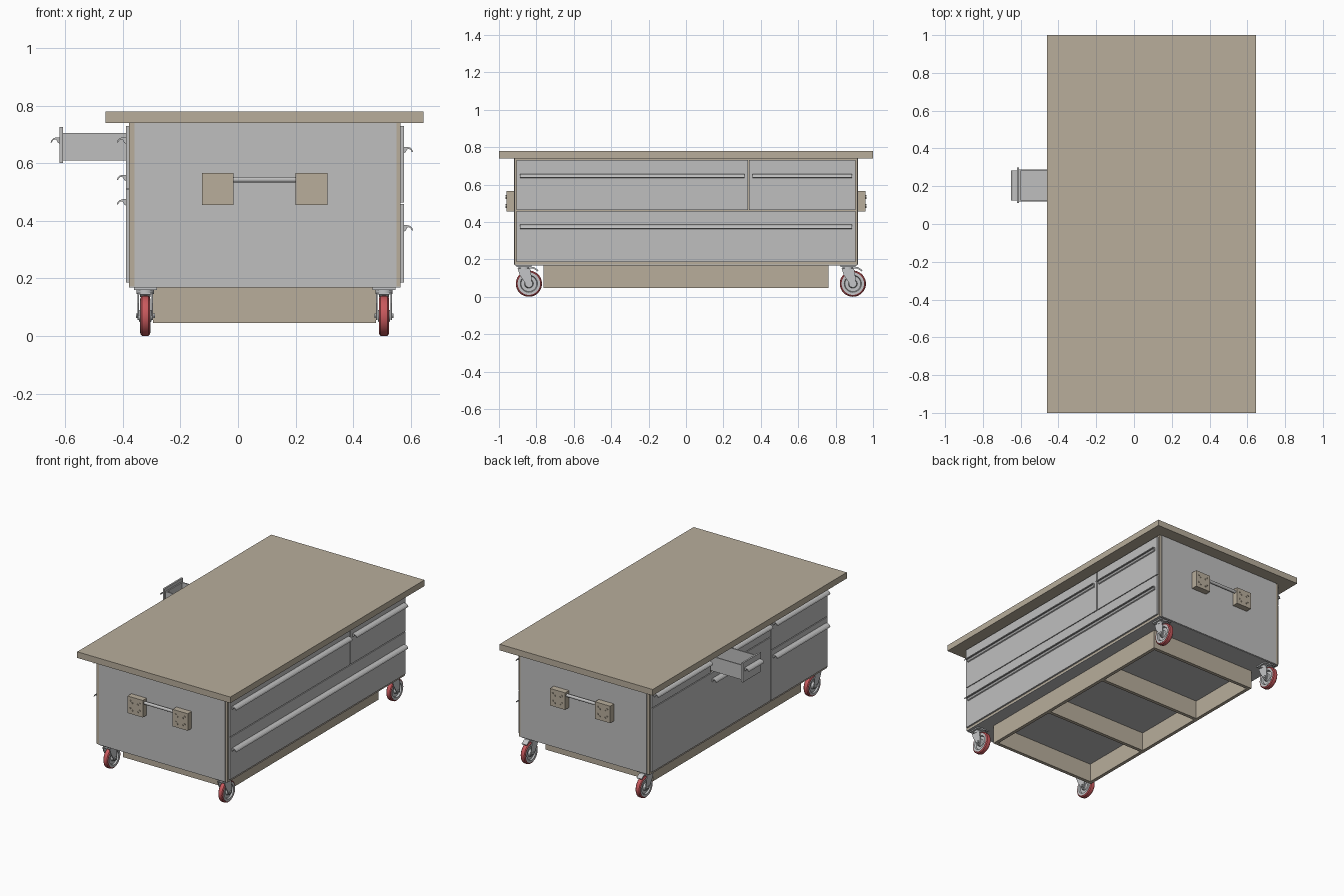
import bpy, bmesh, math
from mathutils import Matrix, Vector

if "Cube" in bpy.data.objects:
    bpy.data.objects.remove(bpy.data.objects["Cube"], do_unlink=True)


def material(name, rgb):
    m = bpy.data.materials.new(name)
    m.use_nodes = True
    m.diffuse_color = (*rgb, 1)
    b = next(n for n in m.node_tree.nodes if n.type == 'BSDF_PRINCIPLED')
    b.inputs["Base Color"].default_value = (*rgb, 1)
    b.inputs["Roughness"].default_value = 0.6
    return m


WOOD = material("tan wood", (0.48, 0.42, 0.33))
GREY = material("grey panel", (0.52, 0.52, 0.52))
METAL = material("caster metal", (0.55, 0.56, 0.57))
RED = material("red tyre", (0.58, 0.10, 0.11))


def finish(name, bm, mat, smooth=False):
    bmesh.ops.recalc_face_normals(bm, faces=bm.faces)
    me = bpy.data.meshes.new(name)
    bm.to_mesh(me)
    bm.free()
    me.materials.append(mat)
    ob = bpy.data.objects.new(name, me)
    bpy.context.collection.objects.link(ob)
    if smooth:
        bpy.ops.object.select_all(action='DESELECT')
        ob.select_set(True)
        bpy.context.view_layer.objects.active = ob
        bpy.ops.object.shade_smooth_by_angle(angle=math.radians(35))
    return ob


def box(name, x, y, z, mat):
    """Box from (min, max) ranges."""
    bm = bmesh.new()
    size = [r[1] - r[0] for r in (x, y, z)]
    mid = [(r[1] + r[0]) / 2 for r in (x, y, z)]
    bmesh.ops.create_cube(bm, size=1,
                          matrix=Matrix.Translation(mid) @ Matrix.Diagonal((*size, 1)))
    return finish(name, bm, mat)


def prism(name, pts, axis, a, b, mat, smooth=False):
    """Extrude a profile of (x, z) along y, or (y, z) along x."""
    bm = bmesh.new()
    place = (lambda u, v: (u, a, v)) if axis == 'y' else (lambda u, v: (a, u, v))
    f = bm.faces.new([bm.verts.new(place(u, v)) for u, v in pts])
    ext = bmesh.ops.extrude_face_region(bm, geom=[f])
    d = Vector((0, b - a, 0)) if axis == 'y' else Vector((b - a, 0, 0))
    bmesh.ops.translate(bm, vec=d, verts=[v for v in ext['geom'] if isinstance(v, bmesh.types.BMVert)])
    return finish(name, bm, mat, smooth)


def cylinder(name, c, r, length, axis, mat, seg=24):
    rot = {'x': Matrix.Rotation(math.pi / 2, 4, 'Y'),
           'y': Matrix.Rotation(math.pi / 2, 4, 'X'), 'z': Matrix()}[axis]
    bm = bmesh.new()
    bmesh.ops.create_cone(bm, cap_ends=True, segments=seg, radius1=r, radius2=r,
                          depth=length, matrix=Matrix.Translation(c) @ rot)
    return finish(name, bm, mat, True)


def ring(name, c, profile, mat, steps=40):
    """Revolve a closed (x, radius) profile about the x axis through c."""
    bm = bmesh.new()
    vs = [bm.verts.new((c[0] + x, c[1], c[2] + r)) for x, r in profile]
    es = [bm.edges.new((vs[i], vs[(i + 1) % len(vs)])) for i in range(len(vs))]
    bmesh.ops.spin(bm, geom=vs + es, cent=c, axis=(1, 0, 0), angle=2 * math.pi,
                   steps=steps, use_merge=True)
    bmesh.ops.remove_doubles(bm, verts=bm.verts, dist=1e-5)
    return finish(name, bm, mat, True)


# Table top and carcass boards
box("table_top", (-.46, .645), (-1, 1), (.74, .78), WOOD)
box("cabinet_floor", (-.378, .565), (-.915, .915), (.172, .187), WOOD)
box("cabinet_ceiling", (-.378, .565), (-.9, .9), (.731, .74), WOOD)
box("centre_divider", (.09, .105), (-.9, .9), (.187, .731), WOOD)
box("underside_panel", (-.378, .565), (-.915, .915), (.168, .172), GREY)
box("partition_left", (.105, .56), (.328, .342), (.187, .731), WOOD)
box("partition_right", (-.374, .09), (-.327, -.313), (.187, .731), WOOD)
box("rail_left", (.5, .56), (-.9, .9), (.453, .467), WOOD)
box("rail_right", (-.374, -.3), (-.32, .9), (.593, .607), WOOD)
box("rail_right_short", (-.374, -.3), (-.9, -.32), (.503, .517), WOOD)
for s in (-1, 1):
    end = "front" if s < 0 else "back"
    ys = lambda a, b: tuple(sorted((s * a, s * b)))
    box(end + "_end_board", (-.378, .565), ys(.898, .916), (.172, .74), WOOD)
    box(end + "_end_panel", (-.36, .55), ys(.916, .92), (.17, .74), GREY)
    # Push handle: two bolted wooden blocks joined by a bar
    cylinder(end + "_push_bar", (.092, s * .94, .543), .01, .24, 'x', GREY)
    for cx in (-.07, .255):
        box(end + "_handle_block", (cx - .055, cx + .055), ys(.92, .96), (.455, .566), WOOD)
        for i in (-1, 1):
            for j in (-1, 1):
                for k in (-1, 1):
                    cylinder(end + "_handle_bolt",
                             (cx + i * .026 + k * .007, s * .9615, .51 + j * .024 + k * i * .006),
                             .005, .007, 'y', WOOD, 10)


# Drawer fronts with curled lip pulls
LIP = [(0, .010), (.012, .010), (.022, .007), (.029, .000), (.032, -.009), (.027, -.007),
       (.023, .000), (.017, .003), (.011, .001), (.006, -.009), (0, -.012)]


def pull(side, face, y0, y1, z):
    prism("drawer_pull", [(face + side * u, z + v) for u, v in LIP], 'y', y0, y1, GREY)


def front(side, y0, y1, z0, z1, zh=None):
    inner = .565 if side > 0 else -.378
    face = inner + side * .011
    box("drawer_front", tuple(sorted((inner, face))), (y0, y1), (z0, z1), GREY)
    if zh:
        pull(side, face, y0 + .018, y1 - .018, zh)


front(1, -.905, .332, .464, .73, .647)
front(1, .338, .905, .464, .73, .647)
front(1, -.905, .905, .185, .459, .375)
front(-1, -.905, -.323, .185, .508, .465)
front(-1, -.905, -.323, .513, .73, .68)
front(-1, -.317, .107, .603, .73, .68)
front(-1, .303, .905, .603, .73, .68)
front(-1, -.317, .905, .185, .598)
pull(-1, -.389, .12, .29, .55)

# Open drawer: tray, front plate and pull
box("open_drawer_floor", (-.608, -.2), (.12, .288), (.61, .617), GREY)
for y in (.12, .28):
    box("open_drawer_side", (-.608, -.2), (y, y + .008), (.617, .705), GREY)
for x in (-.608, -.208):
    box("open_drawer_wall", (x, x + .008), (.128, .28), (.617, .705), GREY)
box("open_drawer_front", (-.619, -.608), (.111, .299), (.6, .726), GREY)
pull(-1, -.619, .125, .283, .68)

# Plinth frame, open below, with two cross boards
for x in (-.295, .458):
    box("plinth_side", (x, x + .022), (-.762, .762), (.046, .168), WOOD)
for y in (-.762, -.265, .243, .74):
    box("plinth_cross_board", (-.273, .458), (y, y + .022), (.046, .168), WOOD)


# Swivel casters, all trailing toward the back
def caster(x, y):
    wy, wz = y + .026, .07
    box("caster_plate", (x - .04, x + .04), (y - .04, y + .04), (.16, .168), METAL)
    cylinder("caster_swivel", (x, y, .154), .03, .016, 'z', METAL)
    box("caster_crown", (x - .027, x + .027), (y - .03, y + .03), (.144, .15), METAL)
    leg = [(y - .034, .15), (y + .032, .15), (y + .038, .125), (wy + .016, .068),
           (wy + .008, .056), (wy - .008, .056), (wy - .016, .066), (y - .022, .115)]
    for s in (-1, 1):
        prism("caster_fork_leg", leg, 'x', x + s * .022, x + s * .027, METAL)
        cylinder("caster_axle_nut", (x + s * .029, wy, wz), .009, .008, 'x', METAL, 6)
    ring("caster_tyre", (x, wy, wz),
         [(-.017, .056), (-.017, .063), (-.012, .069), (-.006, .07), (.006, .07),
          (.012, .069), (.017, .063), (.017, .056)], RED)
    ring("caster_rim", (x, wy, wz),
         [(-.0175, .06), (-.0175, .046), (-.008, .042), (-.008, .024), (-.021, .02),
          (-.021, .002), (.021, .002), (.021, .02), (.008, .024), (.008, .042),
          (.0175, .046), (.0175, .06)], METAL)
    pedal = [(y + .02, .152), (y + .05, .15), (y + .074, .136), (y + .078, .142),
             (y + .054, .158), (y + .02, .159)]
    prism("caster_brake_pedal", pedal, 'x', x - .018, x + .018, METAL)


for cx in (-.322, .507):
    for cy in (-.866, .866):
        caster(cx, cy)
